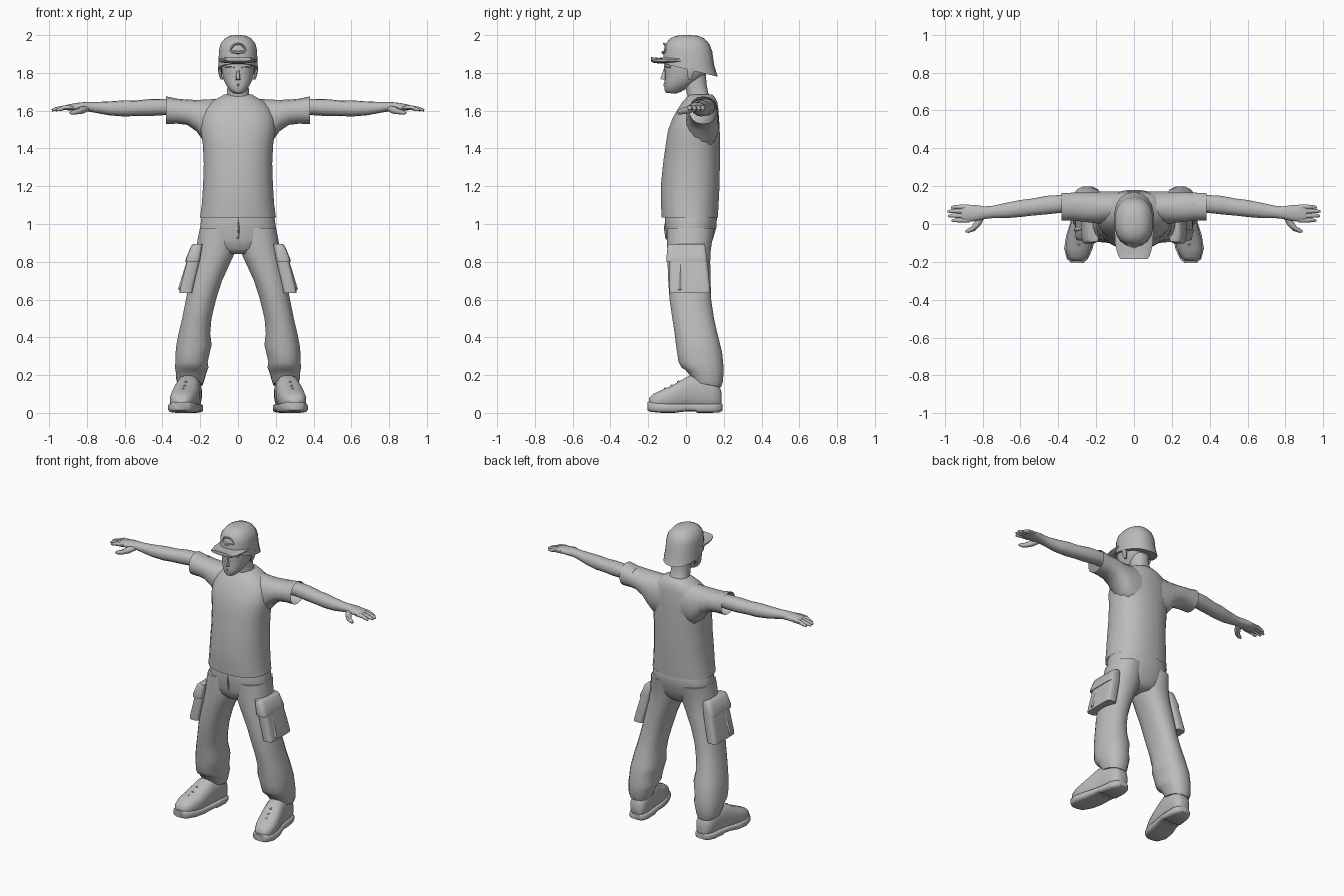
import bpy, bmesh, math
from mathutils import Vector

grey = bpy.data.materials.new("plain_grey")
grey.diffuse_color = (0.5, 0.5, 0.5, 1)


def oval(a, b, n, e):
    """Points of a superellipse with half sizes a, b and exponent e."""
    pts = []
    for i in range(n):
        t = 2 * math.pi * (i + 0.5) / n
        c, s = math.cos(t), math.sin(t)
        pts.append((a * math.copysign(abs(c) ** (2 / e), c),
                    b * math.copysign(abs(s) ** (2 / e), s)))
    return pts


def skin(name, rings, mirror=False, ends=(True, True), angle=45):
    """Join rings of points into a smooth shaded surface."""
    bm = bmesh.new()
    loops = [[bm.verts.new(p) for p in r] for r in rings]
    n = len(loops[0])
    for a, b in zip(loops, loops[1:]):
        for i in range(n):
            j = (i + 1) % n
            bm.faces.new((a[i], a[j], b[j], b[i]))
    for closed, loop in zip(ends, (loops[0], loops[-1])):
        if closed:
            bm.faces.new(loop)
    bmesh.ops.recalc_face_normals(bm, faces=bm.faces)
    for f in bm.faces:
        f.smooth = True
    for e in bm.edges:
        if len(e.link_faces) == 2:
            e.smooth = e.calc_face_angle(0) < math.radians(angle)
    me = bpy.data.meshes.new(name)
    bm.to_mesh(me)
    bm.free()
    me.materials.append(grey)
    ob = bpy.data.objects.new(name, me)
    bpy.context.collection.objects.link(ob)
    if mirror:
        ob.modifiers.new("mirror", "MIRROR").use_mirror_merge = False
    return ob


def loft_z(name, rows, n=16, e=2.3, **kw):
    """Rows: z, cx, cy, rx, ry, optional tilt (rise of z along y)."""
    rings = []
    for z, cx, cy, rx, ry, *k in rows:
        k = k[0] if k else 0
        rings.append([(cx + u, cy + v, z + k * v) for u, v in oval(rx, ry, n, e)])
    return skin(name, rings, **kw)


def loft_x(name, rows, n=14, e=2.2, **kw):
    """Rows: x, cy, cz, ry, rz."""
    return skin(name, [[(x, cy + u, cz + v) for u, v in oval(ry, rz, n, e)]
                       for x, cy, cz, ry, rz in rows], **kw)


def loft_y(name, rows, n=16, e=2.6, **kw):
    """Rows: y, cx, half width, low z, high z."""
    return skin(name, [[(cx + u, y, (lo + hi) / 2 + v)
                        for u, v in oval(w, (hi - lo) / 2, n, e)]
                       for y, cx, w, lo, hi in rows], **kw)


def tube(name, path, radii, n=8, **kw):
    """Round tube along a path with a radius at each point."""
    path = [Vector(p) for p in path]
    rings = []
    for i, p in enumerate(path):
        d = path[min(i + 1, len(path) - 1)] - path[max(i - 1, 0)]
        q = d.to_track_quat("Z", "Y")
        rings.append([p + q @ Vector((u, v, 0)) for u, v in oval(radii[i], radii[i], n, 2)])
    return skin(name, rings, **kw)


# Shirt: body and flared sleeves, open at the hems
loft_z("shirt_body", [
    (1.035, 0, .02, .203, .15), (1.10, 0, .02, .194, .154), (1.20, 0, .022, .187, .157),
    (1.32, 0, .029, .183, .152), (1.42, 0, .036, .188, .145), (1.50, 0, .042, .20, .138),
    (1.56, 0, .052, .198, .124), (1.61, 0, .064, .178, .108), (1.645, 0, .073, .145, .094),
    (1.668, 0, .078, .105, .078), (1.685, 0, .078, .075, .062)],
    n=20, ends=(False, True))
loft_x("sleeve", [
    (.08, .09, 1.53, .083, .135), (.15, .087, 1.532, .088, .128), (.185, .086, 1.55, .086, .108),
    (.22, .087, 1.574, .083, .083), (.27, .09, 1.592, .079, .067), (.32, .092, 1.597, .075, .066),
    (.382, .092, 1.603, .074, .073)], mirror=True, ends=(False, False))

# Arms with palms
loft_x("arm", [
    (.30, .105, 1.62, .046, .042), (.38, .107, 1.62, .048, .043), (.46, .10, 1.617, .05, .045),
    (.54, .089, 1.613, .046, .041), (.60, .082, 1.612, .046, .043), (.68, .071, 1.612, .041, .037),
    (.75, .063, 1.617, .033, .029), (.79, .06, 1.621, .034, .026), (.84, .058, 1.621, .044, .022),
    (.89, .056, 1.618, .045, .017), (.91, .056, 1.616, .042, .013)], mirror=True)

# Fingers and thumb
for i, (y, tip) in enumerate([(.02, .962), (.044, .982), (.068, .985), (.09, .965)]):
    tube(f"finger_{i + 1}", [(.87, y, 1.618), (.92, y, 1.616), (tip - .02, y, 1.608),
                             (tip, y - .002, 1.602)], [.013, .013, .011, .006], mirror=True)
tube("thumb", [(.80, .045, 1.612), (.825, .005, 1.603), (.85, -.025, 1.595),
               (.875, -.036, 1.59), (.89, -.04, 1.588)], [.016, .02, .015, .012, .006], mirror=True)

# Neck and head
loft_z("neck", [(1.64, 0, .078, .072, .068, .1), (1.69, 0, .062, .06, .056, .1),
                (1.74, 0, .05, .056, .06), (1.80, 0, .045, .058, .06)])
loft_z("head", [
    (1.692, 0, -.08, .022, .026, -.1), (1.705, 0, -.07, .042, .044, -.1),
    (1.735, 0, -.042, .063, .074), (1.765, 0, -.018, .077, .095), (1.80, 0, .0, .085, .113),
    (1.84, 0, .004, .09, .12), (1.88, 0, .01, .09, .12)], n=18)
skin("nose", [[(-.017, -.09, 1.757), (.017, -.09, 1.757), (.007, -.09, 1.825), (-.007, -.09, 1.825)],
              [(-.008, -.136, 1.768), (.008, -.136, 1.768), (.005, -.116, 1.825), (-.005, -.116, 1.825)]])
tube("lips", [(-.026, -.094, 1.735), (0, -.112, 1.737), (.026, -.094, 1.735)], [.004, .009, .004])
tube("brow", [(.012, -.108, 1.832), (.04, -.102, 1.838), (.066, -.082, 1.832)],
     [.007, .009, .006], mirror=True)
loft_z("ear", [(1.765, .084, .02, .008, .008), (1.785, .092, .022, .009, .016),
               (1.82, .098, .028, .009, .024), (1.84, .098, .03, .008, .02)], n=8, mirror=True)

# Cap: crown dipping at the back, front peak, arched opening and button
loft_z("cap_crown", [
    (1.815, 0, .022, .107, .146, -.24), (1.865, 0, .015, .104, .134, -.17),
    (1.92, 0, .012, .102, .127, -.06), (1.955, 0, .01, .093, .115, -.03),
    (1.983, 0, .007, .07, .09), (1.996, 0, .005, .045, .058), (2.0, 0, .005, .015, .02)], n=18)
loft_y("cap_peak", [
    (-.03, 0, .104, 1.85, 1.885), (-.10, 0, .102, 1.85, 1.883), (-.145, 0, .092, 1.85, 1.88),
    (-.172, 0, .082, 1.853, 1.882), (-.186, 0, .07, 1.862, 1.884)])
arch = [(.04 * math.cos(t), -.117 + .012 * abs(math.cos(t)), 1.913 + .042 * math.sin(t))
        for t in [math.pi * i / 8 for i in range(9)]]
tube("cap_arch", arch, [.006] * 9, n=6)
tube("cap_strap", [arch[0], (0, -.122, 1.908), arch[-1]], [.008] * 3, n=6)

# Trousers: hips and legs
loft_z("trouser_hips", [
    (1.08, 0, .025, .18, .13), (1.03, 0, .026, .196, .139), (.98, 0, .026, .203, .136),
    (.92, 0, .02, .208, .124), (.87, 0, .017, .16, .11), (.842, 0, .018, .07, .085)], n=20)
loft_z("trouser_leg", [
    (.98, .105, .026, .098, .128), (.92, .11, .02, .105, .122), (.86, .117, .016, .108, .117),
    (.80, .136, .015, .099, .115), (.70, .17, .018, .087, .114), (.60, .196, .023, .081, .112),
    (.50, .218, .038, .079, .112), (.42, .231, .053, .085, .115), (.36, .233, .064, .095, .119),
    (.32, .24, .072, .092, .121), (.27, .246, .078, .087, .12), (.24, .245, .088, .09, .113),
    (.215, .248, .098, .082, .102, -.12), (.18, .252, .108, .076, .088, -.2),
    (.15, .252, .112, .066, .074, -.2)], mirror=True)
tube("trouser_fly", [(0, -.108, 1.04), (.004, -.112, .98), (0, -.104, .92)], [.005] * 3, n=6)

# Cargo pockets with flaps
loft_z("cargo_pocket", [
    (.635, .276, .02, .035, .108), (.66, .272, .02, .036, .108), (.82, .232, .012, .035, .10)],
    e=6, mirror=True)
loft_z("pocket_flap", [
    (.80, .24, .004, .037, .108), (.815, .238, .004, .039, .109), (.885, .218, .002, .03, .10),
    (.895, .21, .002, .024, .095)], e=6, mirror=True)
tube("pocket_pleat", [(.262, -.03, .80), (.282, -.03, .73), (.306, -.032, .65)],
     [.01, .012, .012], n=6, mirror=True)

# Shoes: uppers, soles and lace straps
loft_y("shoe_upper", [
    (-.195, .30, .03, .03, .08), (-.175, .30, .052, .02, .10), (-.13, .294, .068, .015, .122),
    (-.08, .284, .072, .015, .142), (-.03, .274, .07, .015, .172), (.02, .264, .065, .015, .20),
    (.08, .255, .062, .015, .20), (.14, .25, .059, .015, .185), (.175, .247, .048, .02, .15),
    (.188, .246, .03, .03, .11)], mirror=True)
loft_y("shoe_sole", [
    (-.205, .30, .032, .014, .058), (-.185, .299, .056, .005, .06), (-.13, .294, .076, .0, .055),
    (-.06, .281, .078, .0, .05), (.0, .266, .073, .008, .05), (.05, .258, .07, .008, .05),
    (.06, .256, .07, .0, .05), (.14, .25, .066, .0, .05), (.178, .247, .052, .003, .05),
    (.192, .246, .032, .01, .046)], e=4, mirror=True)
for i, (y, x, z) in enumerate([(-.11, .29, .127), (-.075, .283, .143), (-.04, .276, .164)]):
    tube(f"lace_strap_{i + 1}", [(x - .05, y + .012, z - .022), (x, y, z), (x + .05, y + .012, z - .022)],
         [.006, .008, .006], n=6, mirror=True)
